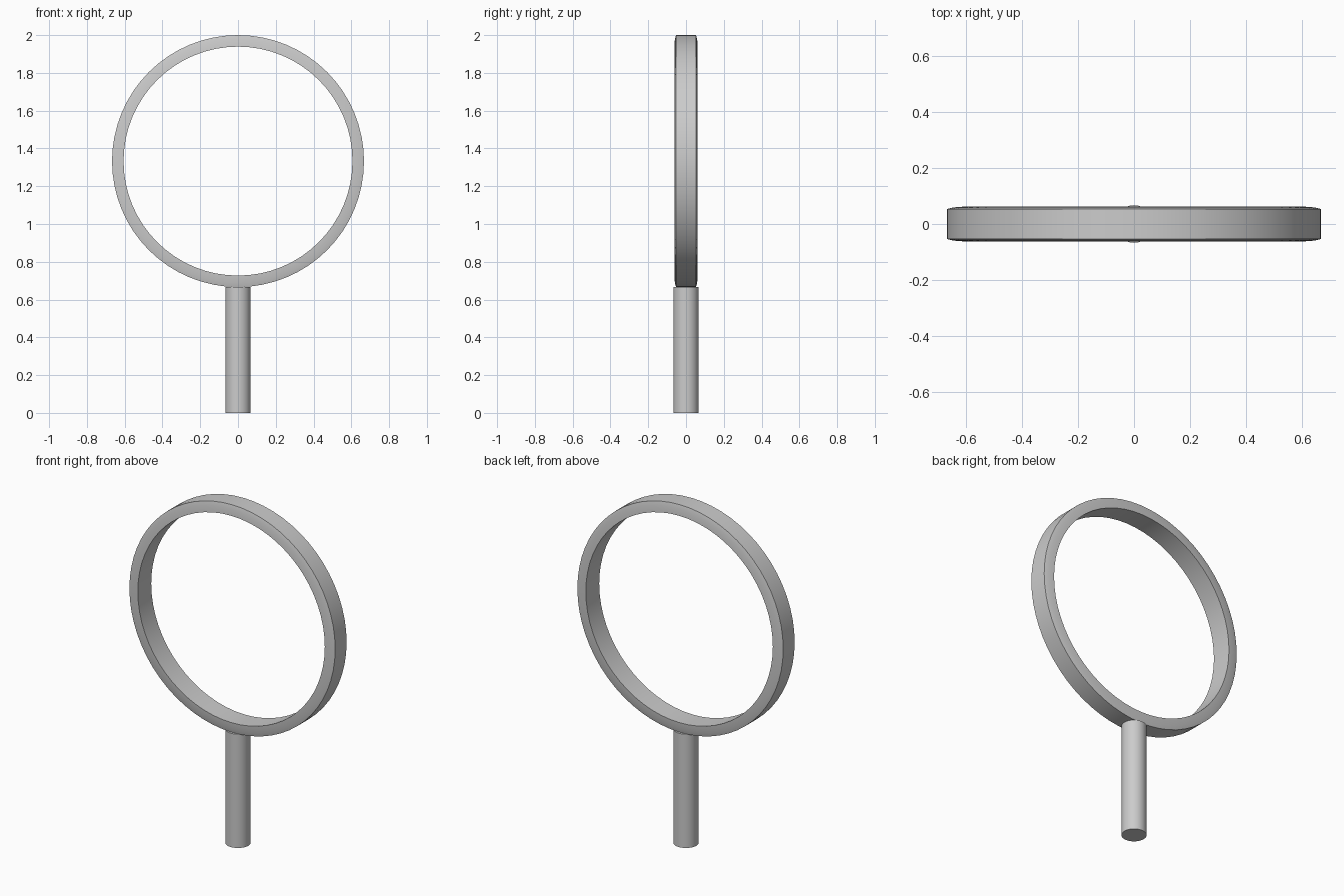
import bpy, bmesh
from math import radians, tau
from mathutils import Matrix, Vector

cube = bpy.data.objects.get("Cube")
if cube:
    bpy.data.objects.remove(cube)

# One plain grey material
grey = bpy.data.materials.new("plain grey")
grey.use_nodes = True
colour = (0.6, 0.6, 0.6, 1)
grey.diffuse_color = colour
grey.node_tree.nodes["Principled BSDF"].inputs["Base Color"].default_value = colour


def finish(obj):
    obj.data.materials.append(grey)
    bpy.ops.object.select_all(action="DESELECT")
    obj.select_set(True)
    bpy.context.view_layer.objects.active = obj
    bpy.ops.object.shade_smooth_by_angle(angle=radians(30))


def lathe_ring(name, profile, centre_z, segments):
    """Spin a closed (radius, y) profile around the y axis."""
    bm = bmesh.new()
    verts = [bm.verts.new((0, y, r)) for r, y in profile]
    edges = [bm.edges.new((v, verts[i - 1])) for i, v in enumerate(verts)]
    bmesh.ops.spin(bm, geom=verts + edges, cent=(0, 0, 0), axis=(0, 1, 0),
                   angle=tau, steps=segments, use_duplicate=False)
    bmesh.ops.remove_doubles(bm, verts=bm.verts, dist=0.0005)
    bmesh.ops.recalc_face_normals(bm, faces=bm.faces)
    bmesh.ops.transform(bm, matrix=Matrix.Translation(Vector((0, 0, centre_z))),
                        verts=bm.verts)
    mesh = bpy.data.meshes.new(name)
    bm.to_mesh(mesh)
    bm.free()
    obj = bpy.data.objects.new(name, mesh)
    bpy.context.collection.objects.link(obj)
    finish(obj)


# Hoop: flat outer band, gently rounded sides, flat inner band
half = [(0.667, 0.053), (0.645, 0.059), (0.606, 0.062)]
profile = half + [(r, -y) for r, y in reversed(half)]
lathe_ring("hoop", profile, 1.333, 64)

# Handle: straight capped cylinder under the hoop
bpy.ops.mesh.primitive_cylinder_add(vertices=32, radius=0.067, depth=0.667,
                                    location=(0, 0, 0.3335))
handle = bpy.context.object
handle.name = "handle"
finish(handle)
